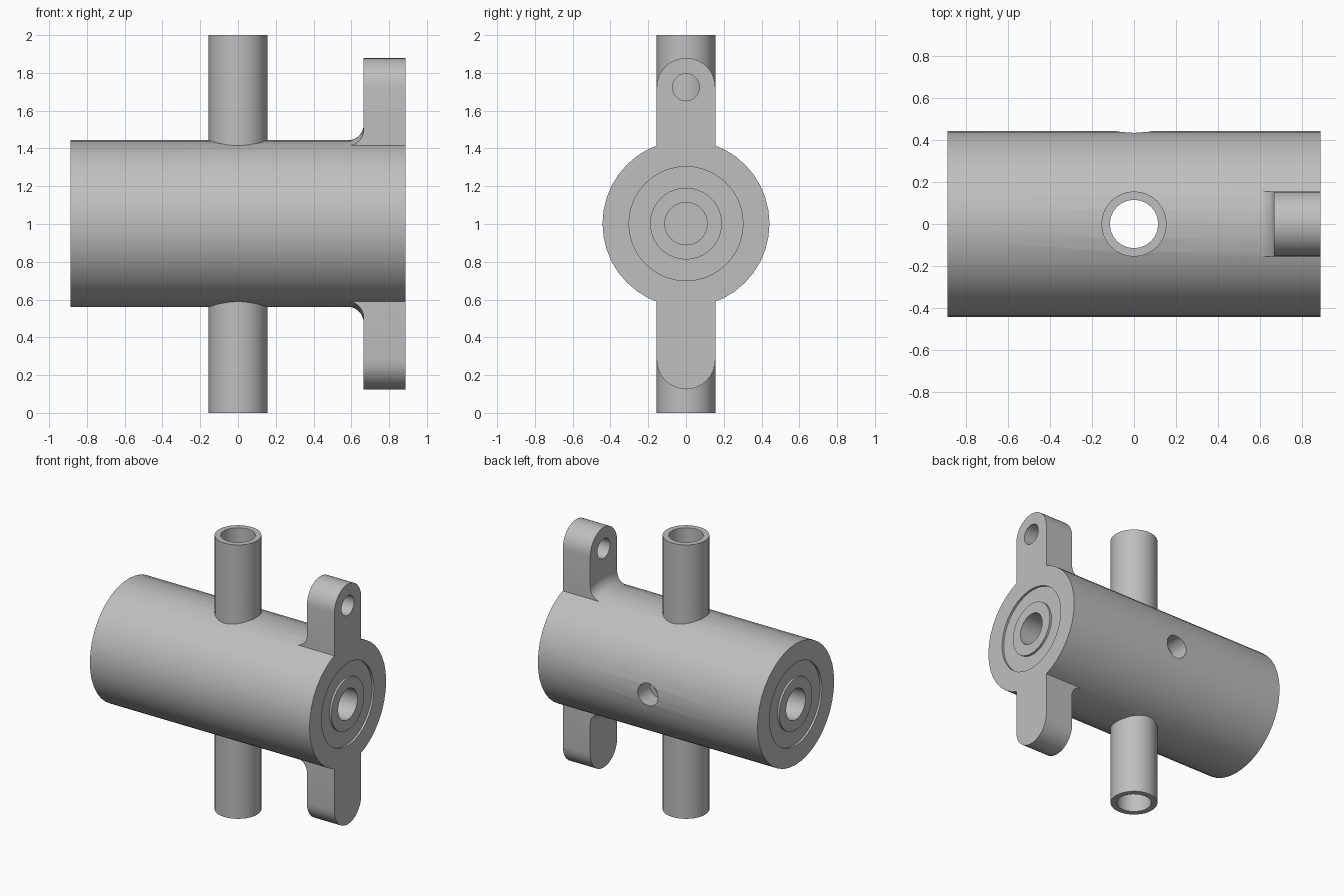
import bpy, bmesh, math
from mathutils import Matrix

cube = bpy.data.objects.get("Cube")
if cube:
    bpy.data.objects.remove(cube, do_unlink=True)

GREY = (0.52, 0.52, 0.52, 1)
steel = bpy.data.materials.new("plain grey metal")
steel.use_nodes = True
steel.diffuse_color = GREY
steel.node_tree.nodes["Principled BSDF"].inputs["Base Color"].default_value = GREY

HALF, RAD, AXIS_Z = 0.887, 0.442, 1.002
ARM_W, ARM_X, EYE = 0.155, 0.665, 0.722
SEAT_R, SEAT_DEPTH = 0.36, 0.3


def add_object(name, bm):
    bmesh.ops.recalc_face_normals(bm, faces=bm.faces)
    mesh = bpy.data.meshes.new(name)
    bm.to_mesh(mesh)
    bm.free()
    mesh.materials.append(steel)
    ob = bpy.data.objects.new(name, mesh)
    bpy.context.collection.objects.link(ob)
    return ob


def cylinder(name, radius, start, end, axis, offset=(0, 0, 0), sides=32):
    """Cylinder along an axis, from start to end, shifted by offset."""
    bm = bmesh.new()
    bmesh.ops.create_cone(bm, cap_ends=True, segments=sides, radius1=radius,
                          radius2=radius, depth=end - start)
    turn = {"X": Matrix.Rotation(math.pi / 2, 4, "Y"),
            "Y": Matrix.Rotation(-math.pi / 2, 4, "X"),
            "Z": Matrix.Identity(4)}[axis]
    shift = Matrix.Translation((0, 0, (start + end) / 2))
    bm.transform(Matrix.Translation(offset) @ turn @ shift)
    return add_object(name, bm)


def loft(name, rings):
    """Closed solid through a list of equal cross-sections."""
    bm = bmesh.new()
    loops = [[bm.verts.new(p) for p in ring] for ring in rings]
    count = len(loops[0])
    for a, b in zip(loops, loops[1:]):
        for i in range(count):
            j = (i + 1) % count
            bm.faces.new((a[i], a[j], b[j], b[i]))
    bm.faces.new(loops[0])
    bm.faces.new(loops[-1])
    return add_object(name, bm)


def boolean(target, tool, operation):
    mod = target.modifiers.new("boolean", "BOOLEAN")
    mod.operation, mod.solver, mod.object = operation, "EXACT", tool
    bpy.context.view_layer.objects.active = target
    bpy.ops.object.modifier_apply(modifier=mod.name)
    bpy.data.objects.remove(tool, do_unlink=True)


def arm(side):
    """Mounting arm with a rounded end, standing above or below the housing."""
    outline = [(-ARM_W, 0.3), (ARM_W, 0.3)]
    for i in range(17):
        a = math.pi * i / 16
        outline.append((ARM_W * math.cos(a), EYE + ARM_W * math.sin(a)))
    return loft("arm", [[(x, y, AXIS_Z + side * z) for y, z in outline]
                        for x in (ARM_X, HALF)])


def fillet(side):
    """Concave blend that follows the round housing into the arm."""
    r, rings = 0.085, []
    for k in range(9):
        y = ARM_W * (k / 4 - 1)
        surface = math.sqrt(RAD ** 2 - y ** 2) - 0.002
        ring = [(ARM_X - r, 0.36), (ARM_X + 0.05, 0.36), (ARM_X + 0.05, surface + r)]
        for i in range(9):
            a = math.pi / 2 * i / 8
            ring.append((ARM_X - r + r * math.cos(a), surface + r - r * math.sin(a)))
        rings.append([(x, y, AXIS_Z + side * z) for x, z in ring])
    return loft("fillet", rings)


centre = (0, 0, AXIS_Z)

# Housing with cross tube and mounting arms
housing = cylinder("housing", RAD, -HALF, HALF, "X", centre, 40)
boolean(housing, cylinder("cross_tube", ARM_W, 0, 2, "Z"), "UNION")
for side in (1, -1):
    boolean(housing, arm(side), "UNION")
    boolean(housing, fillet(side), "UNION")

# Tube bore, arm eyes, bearing seats and stepped rear port
boolean(housing, cylinder("tube_bore", 0.115, -0.1, 2.1, "Z", sides=24), "DIFFERENCE")
for side in (1, -1):
    eye = (0, 0, AXIS_Z + side * EYE)
    boolean(housing, cylinder("eye", 0.072, 0.5, 1, "X", eye, 24), "DIFFERENCE")
    ends = sorted((side * (HALF - SEAT_DEPTH), side * (HALF + 0.1)))
    boolean(housing, cylinder("seat", SEAT_R, *ends, "X", centre, 40), "DIFFERENCE")
for radius, depth in ((0.082, 0.3), (0.05, 0)):
    boolean(housing, cylinder("port", radius, depth, 0.6, "Y", centre, 24), "DIFFERENCE")

# Bearings: outer race, recessed shield, inner race, bore
section = [(0, 0.112), (0, 0.19), (0.015, 0.19), (0.015, 0.302), (0, 0.302),
           (0, SEAT_R), (SEAT_DEPTH, SEAT_R), (SEAT_DEPTH, 0.112)]
parts = [housing]
for name, side in (("left_bearing", 1), ("right_bearing", -1)):
    bm = bmesh.new()
    verts = [bm.verts.new((side * (HALF - d), 0, AXIS_Z + r)) for d, r in section]
    edges = [bm.edges.new((v, verts[i - 1])) for i, v in enumerate(verts)]
    bmesh.ops.spin(bm, geom=verts + edges, cent=centre, axis=(1, 0, 0),
                   angle=math.tau, steps=40, use_duplicate=False)
    bmesh.ops.remove_doubles(bm, verts=bm.verts, dist=0.0001)
    parts.append(add_object(name, bm))

# Smooth round surfaces, keep machined edges sharp
bpy.ops.object.select_all(action="DESELECT")
for ob in parts:
    ob.select_set(True)
bpy.context.view_layer.objects.active = housing
bpy.ops.object.shade_smooth_by_angle(angle=math.radians(30))
